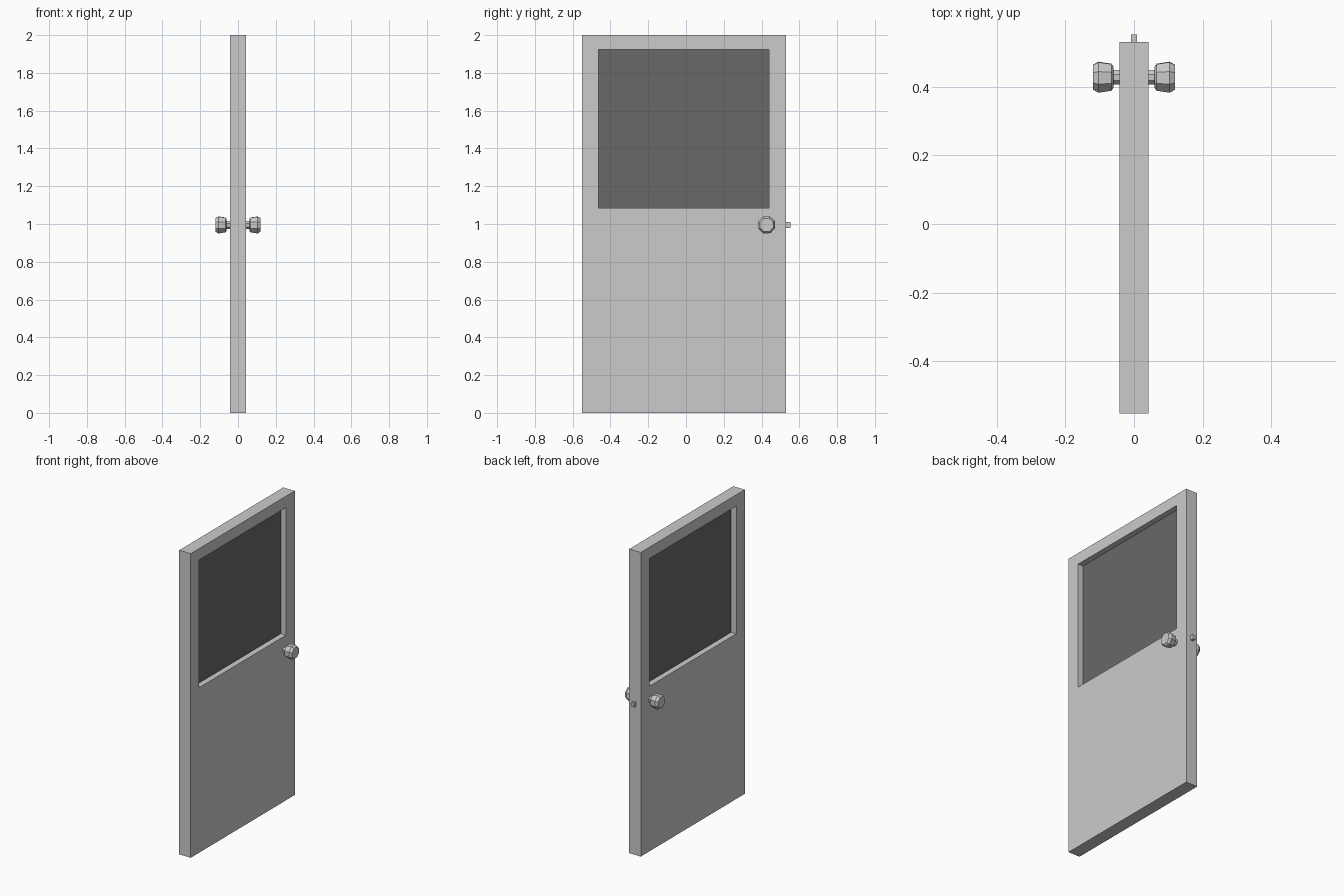
import bpy, bmesh, math

if "Cube" in bpy.data.objects:
    bpy.data.objects.remove(bpy.data.objects["Cube"])

def box(name, x, y, z):
    bm = bmesh.new()
    bmesh.ops.create_cube(bm, size=1)
    for v in bm.verts:
        v.co = [r[0] if c < 0 else r[1] for c, r in zip(v.co, (x, y, z))]
    me = bpy.data.meshes.new(name)
    bm.to_mesh(me)
    bm.free()
    ob = bpy.data.objects.new(name, me)
    bpy.context.collection.objects.link(ob)
    return ob

def knob(name, profile, y, z, sides=8, start=25):
    # Turned profile of (x, radius) pairs about the x axis, mirrored to both faces
    bm = bmesh.new()
    rings = []
    for x, r in profile:
        angles = [math.radians(start + 360 * i / sides) for i in range(sides)]
        rings.append([bm.verts.new((x, y + r * math.cos(a), z + r * math.sin(a))) for a in angles])
    for a, b in zip(rings, rings[1:]):
        for i in range(sides):
            j = (i + 1) % sides
            bm.faces.new((a[i], a[j], b[j], b[i]))
    bm.faces.new(rings[0])
    bm.faces.new(rings[-1])
    bmesh.ops.recalc_face_normals(bm, faces=bm.faces)
    me = bpy.data.meshes.new(name)
    bm.to_mesh(me)
    bm.free()
    ob = bpy.data.objects.new(name, me)
    bpy.context.collection.objects.link(ob)
    mod = ob.modifiers.new("both_sides", 'MIRROR')
    mod.use_mirror_merge = False

WIN_Y, WIN_Z = (-0.463, 0.439), (1.086, 1.925)

# Door slab with window opening
door = box("door_panel", (-0.042, 0.042), (-0.551, 0.53), (0, 2))
cutter = box("window_cutter", (-0.2, 0.2), WIN_Y, WIN_Z)
cutter.hide_render = True
cutter.hide_viewport = True
cut = door.modifiers.new("window_opening", 'BOOLEAN')
cut.operation = 'DIFFERENCE'
cut.solver = 'EXACT'
cut.object = cutter

# Dark window pane
pane = box("window_pane", (-0.005, 0.005), WIN_Y, WIN_Z)
mat = bpy.data.materials.new("dark_glass")
mat.diffuse_color = (0.14, 0.14, 0.14, 1)
mat.use_nodes = True
mat.node_tree.nodes["Principled BSDF"].inputs["Base Color"].default_value = mat.diffuse_color
pane.data.materials.append(mat)

# Knobs with necks, and latch bolt
knob("door_knobs", [(0.040, 0.023), (0.060, 0.023), (0.060, 0.033), (0.066, 0.042),
                    (0.104, 0.048), (0.120, 0.038)], 0.427, 0.995)
box("latch_bolt", (-0.009, 0.009), (0.52, 0.552), (0.98, 1.01))
